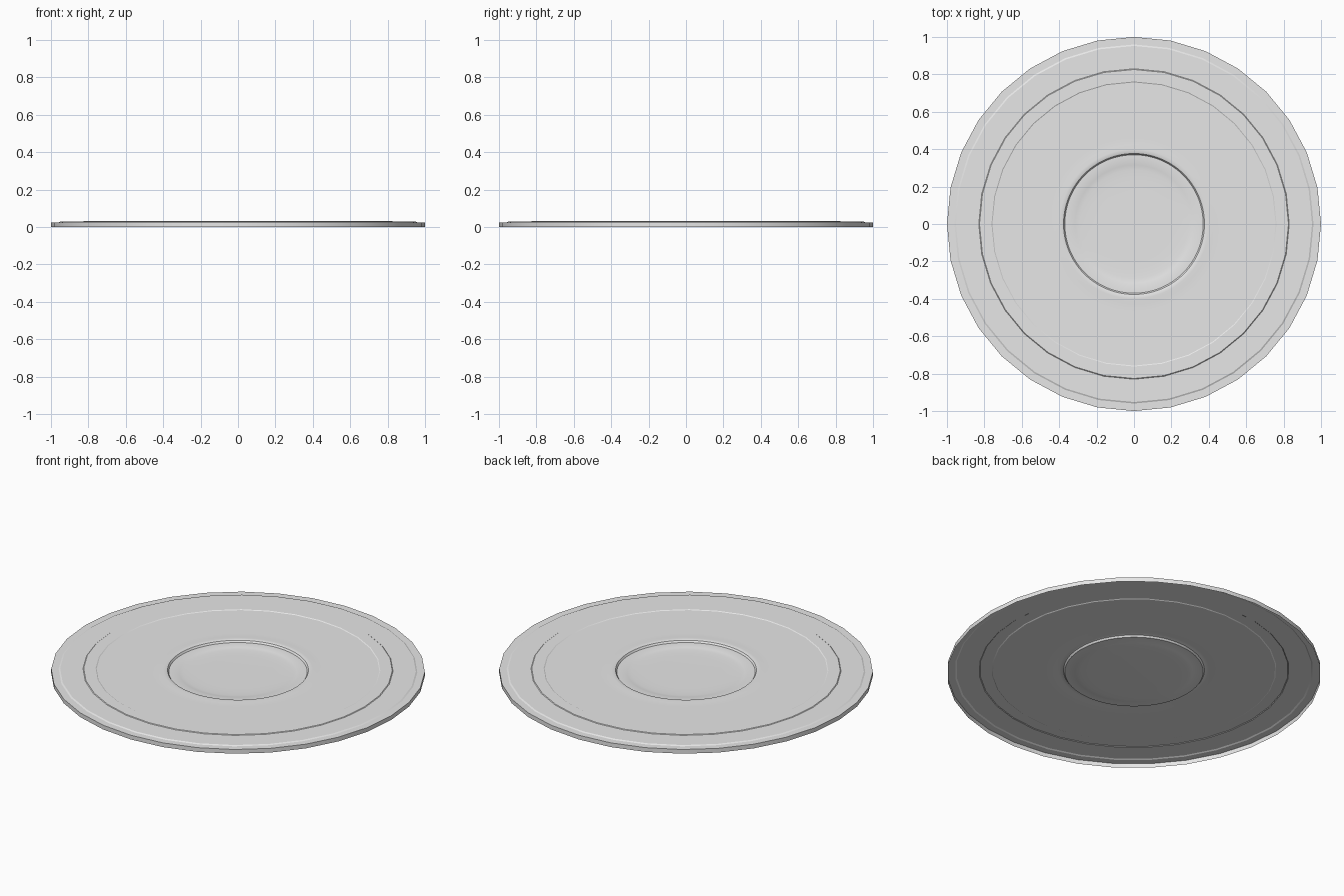
import bpy, bmesh, math

cube = bpy.data.objects.get("Cube")
if cube:
    bpy.data.objects.remove(cube)

grey = bpy.data.materials.new("plain grey")
grey.use_nodes = True
colour = (0.8, 0.8, 0.8, 1)
grey.diffuse_color = colour
grey.node_tree.nodes["Principled BSDF"].inputs["Base Color"].default_value = colour

COARSE, FINE = 32, 96

# Thin shell profile: (radius, height), outer edge towards the centre
rim = [(1, 0), (1, 0.025), (0.96, 0.025), (0.952, 0.029), (0.83, 0.029),
       (0.826, 0.032), (0.762, 0.032), (0.757, 0.029), (0.47, 0.029)]
# Soft lip, step down, ledge and shallow dish
well = [(0.45, 0.029), (0.425, 0.0297), (0.4, 0.031), (0.387, 0.031),
        (0.377, 0.028), (0.37, 0.018), (0.33, 0.018), (0.315, 0.0145),
        (0.29, 0.0125), (0.25, 0.011), (0.2, 0.0105)]


def ring(bm, radius, height, count):
    steps = [2 * math.pi * i / count for i in range(count)]
    return [bm.verts.new((radius * math.cos(a), radius * math.sin(a), height)) for a in steps]


def bridge(bm, outer, inner):
    # Each outer side meets one or more inner sides
    n, k = len(outer), len(inner) // len(outer)
    for i in range(n):
        inside = [inner[(i * k + j) % len(inner)] for j in range(k, -1, -1)]
        bm.faces.new([outer[i], outer[(i + 1) % n]] + inside)


bm = bmesh.new()
rings = [ring(bm, r, z, COARSE) for r, z in rim] + [ring(bm, r, z, FINE) for r, z in well]
for outer, inner in zip(rings, rings[1:]):
    bridge(bm, outer, inner)
bm.faces.new(rings[-1])

mesh = bpy.data.meshes.new("round_plate")
bm.to_mesh(mesh)
bm.free()
mesh.materials.append(grey)
plate = bpy.data.objects.new("round_plate", mesh)
bpy.context.collection.objects.link(plate)

# Smooth surfaces with crisp steps
bpy.ops.object.select_all(action="DESELECT")
plate.select_set(True)
bpy.context.view_layer.objects.active = plate
bpy.ops.object.shade_smooth_by_angle(angle=math.radians(25))
